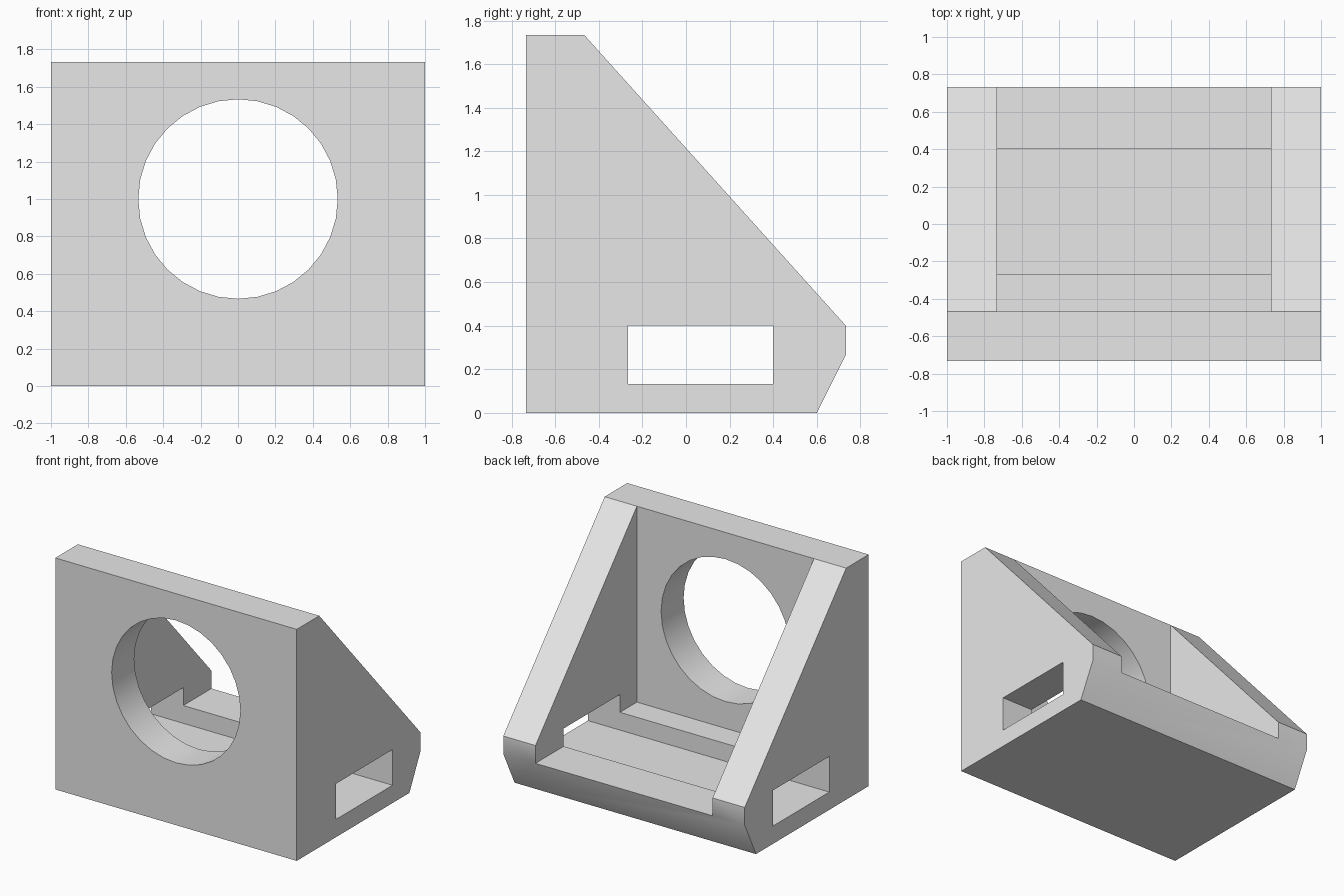
import bpy, bmesh, math
from mathutils import Matrix, Vector

cube = bpy.data.objects.get("Cube")
if cube:
    bpy.data.objects.remove(cube, do_unlink=True)

U = 1 / 15  # design module: the bracket is 30 modules wide

grey = bpy.data.materials.new("light_grey")
grey.use_nodes = True
grey.diffuse_color = (0.8, 0.8, 0.8, 1)
grey.node_tree.nodes["Principled BSDF"].inputs["Base Color"].default_value = grey.diffuse_color


def make_object(name, bm):
    bmesh.ops.recalc_face_normals(bm, faces=bm.faces)
    mesh = bpy.data.meshes.new(name)
    bm.to_mesh(mesh)
    bm.free()
    mesh.materials.append(grey)
    obj = bpy.data.objects.new(name, mesh)
    bpy.context.collection.objects.link(obj)
    return obj


def extrude_profile(name, profile, half_width):
    """Extrude a (y, z) profile symmetrically along x."""
    bm = bmesh.new()
    face = bm.faces.new([bm.verts.new((-half_width * U, y * U, z * U)) for y, z in profile])
    side = bmesh.ops.extrude_face_region(bm, geom=[face])
    verts = [v for v in side["geom"] if isinstance(v, bmesh.types.BMVert)]
    bmesh.ops.translate(bm, verts=verts, vec=(2 * half_width * U, 0, 0))
    return make_object(name, bm)


def box_profile(y0, y1, z0, z1):
    return [(y0, z0), (y1, z0), (y1, z1), (y0, z1)]


# Solid wedge with a chamfered lower back edge
bracket = extrude_profile(
    "mounting_bracket",
    [(-11, 0), (9, 0), (11, 4), (11, 6), (-7, 26), (-11, 26)], 15)

# Pocket between the side walls, and the slot running through both walls
pocket = extrude_profile("pocket_cutter", box_profile(-7, 14, 4, 30), 11)
slot = extrude_profile("slot_cutter", box_profile(-4, 6, 2, 6), 18)

# Round opening through the front wall
bm = bmesh.new()
bmesh.ops.create_cone(
    bm, cap_ends=True, segments=32, radius1=8 * U, radius2=8 * U, depth=8 * U,
    matrix=Matrix.Translation(Vector((0, -9, 15)) * U) @ Matrix.Rotation(math.pi / 2, 4, "X"))
opening = make_object("opening_cutter", bm)

# Cut the wedge
bpy.context.view_layer.objects.active = bracket
for cutter in (pocket, slot, opening):
    cutter.hide_render = True
    mod = bracket.modifiers.new(cutter.name, "BOOLEAN")
    mod.operation = "DIFFERENCE"
    mod.solver = "EXACT"
    mod.object = cutter
    bpy.ops.object.modifier_apply(modifier=mod.name)
    bpy.data.objects.remove(cutter, do_unlink=True)

# Smooth the opening and keep the hard edges
bpy.ops.object.select_all(action="DESELECT")
bracket.select_set(True)
bpy.ops.object.shade_smooth_by_angle(angle=math.radians(30))
